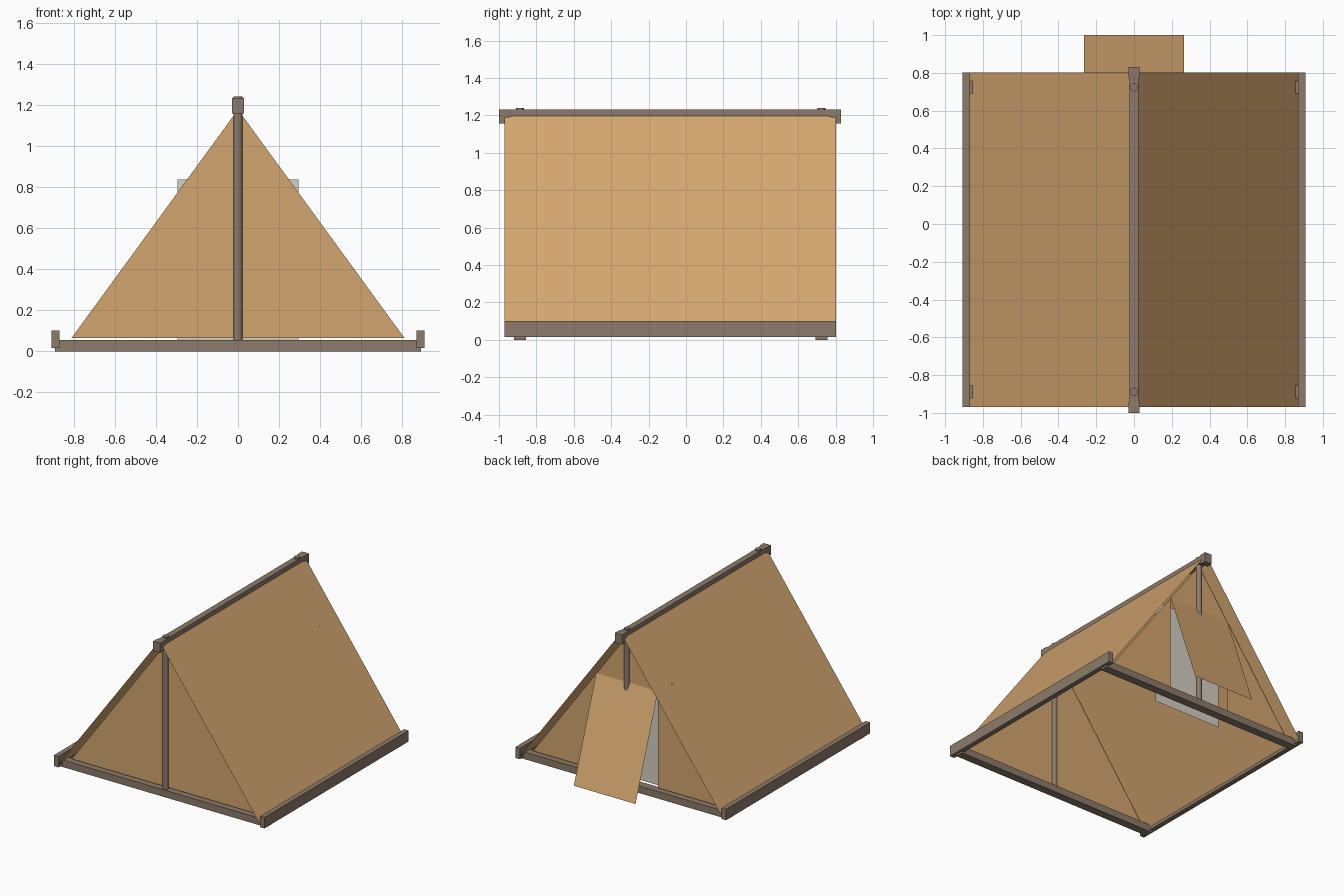
import bpy, bmesh, math

if "Cube" in bpy.data.objects:
    bpy.data.objects.remove(bpy.data.objects["Cube"])


def srgb(r, g, b):
    f = lambda c: c / 12.92 if c <= 0.04045 else ((c + 0.055) / 1.055) ** 2.4
    return (f(r / 255), f(g / 255), f(b / 255), 1.0)


def material(name, rgb):
    m = bpy.data.materials.new(name)
    m.diffuse_color = srgb(*rgb)
    m.use_nodes = True
    m.node_tree.nodes["Principled BSDF"].inputs["Base Color"].default_value = m.diffuse_color
    return m


CANVAS = material("tan_canvas", (212, 166, 112))
WOOD = material("grey_brown_wood", (140, 123, 107))
CLOTH = material("pale_grey_cloth", (214, 208, 194))


def mesh(name, verts, faces, mat):
    me = bpy.data.meshes.new(name)
    me.from_pydata(verts, [], faces)
    me.materials.append(mat)
    ob = bpy.data.objects.new(name, me)
    bpy.context.collection.objects.link(ob)
    return ob


def loft(name, sections, mat):
    """Solid through rectangular sections along y: (y, x0, x1, z0, z1)."""
    verts, faces = [], []
    for y, x0, x1, z0, z1 in sections:
        verts += [(x0, y, z0), (x1, y, z0), (x1, y, z1), (x0, y, z1)]
    for s in range(len(sections) - 1):
        a = s * 4
        for i in range(4):
            j = (i + 1) % 4
            faces.append((a + i, a + 4 + i, a + 4 + j, a + j))
    n = len(verts)
    faces += [(0, 1, 2, 3), (n - 1, n - 2, n - 3, n - 4)]
    ob = mesh(name, verts, faces, mat)
    bm = bmesh.new()
    bm.from_mesh(ob.data)
    bmesh.ops.recalc_face_normals(bm, faces=bm.faces)
    bm.to_mesh(ob.data)
    bm.free()
    return ob


Y0, Y1 = -0.97, 0.803            # ends of roof and side rails
FRONT, BACK = -0.888, 0.724      # planes of the poles and end walls
SLOPE = 1.372
roof_z = lambda x: 0.055 + SLOPE * (0.856 - x)
wall_z = lambda x: 0.065 + SLOPE * (0.81 - x)

# Roof sheets and side rails
for side, s in (("right", 1), ("left", -1)):
    xt, xb = 0.01, 0.88
    f = (0, 1, 2, 3) if s > 0 else (3, 2, 1, 0)
    mesh(f"roof_{side}", [(s * xt, Y0, roof_z(xt)), (s * xb, Y0, roof_z(xb)),
                          (s * xb, Y1, roof_z(xb)), (s * xt, Y1, roof_z(xt))], [f], CANVAS)
    xa, xc = sorted((s * 0.868, s * 0.907))
    loft(f"side_rail_{side}", [(Y0, xa, xc, 0.015, 0.1), (Y1, xa, xc, 0.015, 0.1)], WOOD)

# Cross rails and upright poles
for end, y in (("front", FRONT), ("back", BACK)):
    loft(f"cross_rail_{end}", [(y - 0.032, -0.89, 0.89, 0, 0.055),
                               (y + 0.032, -0.89, 0.89, 0, 0.055)], WOOD)
    bpy.ops.mesh.primitive_cylinder_add(vertices=12, radius=0.022, depth=1.21,
                                        location=(0, y, 0.635))
    pole = bpy.context.object
    pole.name = f"pole_{end}"
    pole.data.materials.append(WOOD)
    bpy.ops.object.shade_smooth_by_angle(angle=math.radians(40))

# Ridge beam with flared ends
big, thin = (-0.03, 0.03, 1.157, 1.233), (-0.024, 0.024, 1.175, 1.231)
loft("ridge_beam", [(-1.0, *big), (-0.955, *big), (-0.93, *thin),
                    (0.76, *thin), (0.785, *big), (0.83, *big)], WOOD)

# Front wall
mesh("front_wall", [(-0.81, FRONT, 0.065), (0.81, FRONT, 0.065), (0, FRONT, wall_z(0))],
     [(0, 1, 2)], CANVAS)

# Back wall around the door opening
W = 0.266
H = wall_z(W)
mesh("back_wall", [(-0.81, BACK, 0.065), (-W, BACK, 0.065), (-W, BACK, H), (W, BACK, 0.065),
                   (0.81, BACK, 0.065), (W, BACK, H), (0, BACK, wall_z(0))],
     [(2, 1, 0), (5, 4, 3), (6, 5, 2)][0:2] + [(6, 2, 5)], CANVAS)

# Door flap swung outwards
mesh("door_flap", [(W, BACK, H + 0.006), (W, 1.0, 0.045), (-W, 1.0, 0.045), (-W, BACK, H + 0.006)],
     [(0, 1, 2, 3)], CANVAS)

# Cloth screen inside the doorway
mesh("inner_screen", [(0.295, 0.59, 0.01), (-0.295, 0.59, 0.01),
                      (-0.295, 0.59, 0.835), (0.295, 0.59, 0.835)], [(0, 1, 2, 3)], CLOTH)
